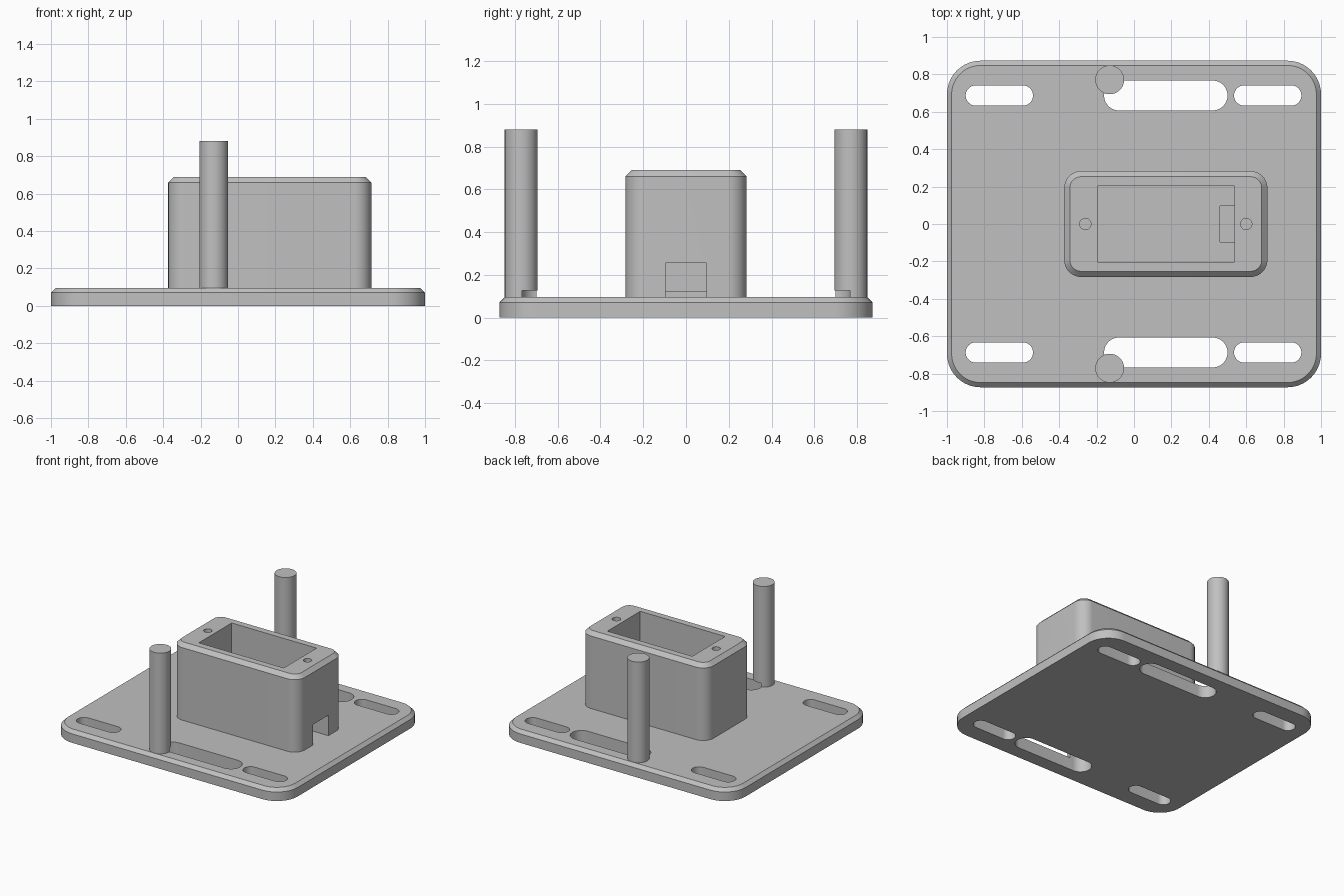
import bpy, bmesh, math

if "Cube" in bpy.data.objects:
    bpy.data.objects.remove(bpy.data.objects["Cube"], do_unlink=True)

# Single material
grey = bpy.data.materials.new("light_grey")
grey.use_nodes = True
colour = (0.53, 0.53, 0.53, 1)
grey.diffuse_color = colour
grey.node_tree.nodes["Principled BSDF"].inputs["Base Color"].default_value = colour


def rounded_rect(cx, cy, hx, hy, r, steps=16):
    """Outline of a rounded rectangle; r = 0 gives plain corners."""
    if r == 0:
        return [(cx + hx, cy + hy), (cx - hx, cy + hy), (cx - hx, cy - hy), (cx + hx, cy - hy)]
    pts = []
    for k, (sx, sy) in enumerate([(1, 1), (-1, 1), (-1, -1), (1, -1)]):
        for i in range(steps + 1):
            a = math.pi / 2 * (k + i / steps)
            p = (cx + sx * (hx - r) + r * math.cos(a), cy + sy * (hy - r) + r * math.sin(a))
            if not pts or math.dist(p, pts[-1]) > 1e-5:
                pts.append(p)
    if math.dist(pts[0], pts[-1]) < 1e-5:
        pts.pop()
    return pts


def solid(name, layers):
    """Stack outlines (points, z) into a closed solid."""
    bm = bmesh.new()
    rings = [[bm.verts.new((x, y, z)) for x, y in pts] for pts, z in layers]
    n = len(rings[0])
    for low, high in zip(rings, rings[1:]):
        for i in range(n):
            j = (i + 1) % n
            bm.faces.new((low[i], low[j], high[j], high[i]))
    bm.faces.new(rings[0][::-1])
    bm.faces.new(rings[-1])
    mesh = bpy.data.meshes.new(name)
    bm.to_mesh(mesh)
    bm.free()
    mesh.materials.append(grey)
    ob = bpy.data.objects.new(name, mesh)
    bpy.context.collection.objects.link(ob)
    return ob


def block(name, cx, cy, hx, hy, r, z0, z1, chamfer=0):
    base = rounded_rect(cx, cy, hx, hy, r)
    layers = [(base, z0), (base, z1 - chamfer)]
    if chamfer:
        layers.append((rounded_rect(cx, cy, hx - chamfer, hy - chamfer, r - chamfer), z1))
    return solid(name, layers)


def select(ob):
    bpy.ops.object.select_all(action='DESELECT')
    ob.select_set(True)
    bpy.context.view_layer.objects.active = ob


def cut(ob, cutters):
    select(ob)
    for c in cutters:
        mod = ob.modifiers.new("cut", 'BOOLEAN')
        mod.operation, mod.solver, mod.object = 'DIFFERENCE', 'EXACT', c
        bpy.ops.object.modifier_apply(modifier=mod.name)


# Main parts
plate_top = 0.095
plate = block("base_plate", 0, 0, 1, 0.873, 0.18, 0, plate_top, 0.025)
housing = block("housing", 0.17, 0, 0.543, 0.283, 0.09, 0.08, 0.69, 0.03)

# Slots, and posts standing partly over the long slots
short_slots, long_slots, posts = [], [], []
for side, y in (("front", -1), ("back", 1)):
    sy = y * 0.687
    for x in (-0.72, 0.715):
        short_slots.append(block("slot_cutter", x, sy, 0.18, 0.054, 0.054, -0.1, 0.2))
    slot = block("long_slot_cutter", 0.17, sy, 0.33, 0.08, 0.08, -0.1, 0.127)
    long_slots.append(slot)
    post = block(side + "_post", -0.13, y * 0.771, 0.077, 0.077, 0.077, 0.08, 0.88)
    cut(post, [slot])
    posts.append(post)
cut(plate, short_slots + long_slots)

# Pocket, cable notch and screw holes in the housing
openings = [
    block("pocket_cutter", 0.17, 0, 0.366, 0.202, 0, 0.125, 0.9),
    block("notch_cutter", 0.66, 0, 0.2, 0.096, 0, 0.05, 0.255),
    block("left_hole_cutter", 0.6, 0, 0.03, 0.03, 0.03, 0.4, 0.9),
    block("right_hole_cutter", -0.26, 0, 0.03, 0.03, 0.03, 0.4, 0.9),
]
cut(housing, openings)

for c in short_slots + long_slots + openings:
    bpy.data.objects.remove(c, do_unlink=True)

for ob in [plate, housing] + posts:
    select(ob)
    bpy.ops.object.shade_smooth_by_angle(angle=math.radians(30))
